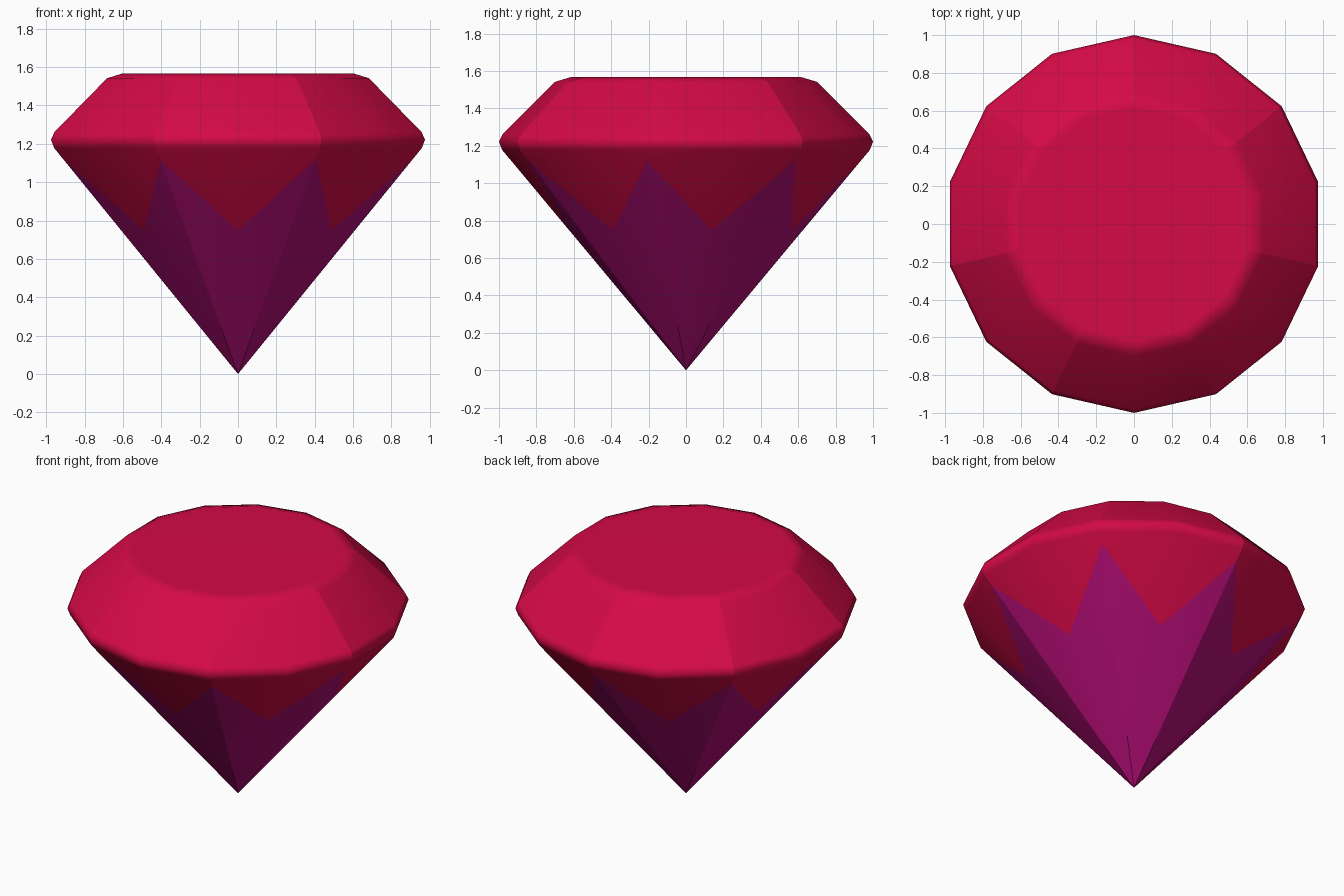
import bpy, bmesh, math

if "Cube" in bpy.data.objects:
    bpy.data.objects.remove(bpy.data.objects["Cube"])

SIDES = 14


def material(name, rgb):
    m = bpy.data.materials.new(name)
    m.diffuse_color = (*rgb, 1.0)
    m.use_nodes = True
    m.node_tree.nodes["Principled BSDF"].inputs["Base Color"].default_value = m.diffuse_color
    return m


bm = bmesh.new()


def ring(radius_z):
    """Ring of vertices; radius_z(k) gives radius and height at corner k."""
    verts = []
    for k in range(SIDES):
        a = -math.pi / 2 + k * 2 * math.pi / SIDES
        r, z = radius_z(k)
        verts.append(bm.verts.new((r * math.cos(a), r * math.sin(a), z)))
    return verts


# zigzag colour border lying on the pavilion cone (peaks at odd corners)
def zigzag(k):
    z = 1.118 if k % 2 else 0.748
    return z * 0.983 / 1.178, z


# profile: zigzag, softened girdle, crown, softened table edge
profile = [(0.983, 1.178), (1.0, 1.222), (0.981, 1.262), (0.70, 1.542), (0.617, 1.567)]
rings = [ring(zigzag)] + [ring(lambda k, p=p: p) for p in profile]
culet = bm.verts.new((0, 0, 0))

for k in range(SIDES):
    n = (k + 1) % SIDES
    # purple pavilion point
    tip = bm.faces.new((culet, rings[0][n], rings[0][k]))
    tip.material_index = 1
    # red upper pavilion, girdle and crown
    for low, high in zip(rings, rings[1:]):
        bm.faces.new((low[k], low[n], high[n], high[k]))

# table
bm.faces.new(rings[-1])

bmesh.ops.recalc_face_normals(bm, faces=bm.faces[:])
for f in bm.faces:
    f.smooth = True

# crisp creases along every second meridian
for k in range(1, SIDES, 2):
    line = [culet] + [r[k] for r in rings]
    for a, b in zip(line, line[1:]):
        bm.edges.get((a, b)).smooth = False

mesh = bpy.data.meshes.new("gem")
bm.to_mesh(mesh)
bm.free()
mesh.materials.append(material("ruby red", (0.66, 0.003, 0.06)))
mesh.materials.append(material("magenta purple", (0.44, 0.004, 0.175)))
gem = bpy.data.objects.new("gem", mesh)
bpy.context.collection.objects.link(gem)

# flat-looking facets with soft girdle and table edge
wn = gem.modifiers.new("facet normals", 'WEIGHTED_NORMAL')
wn.keep_sharp = True
